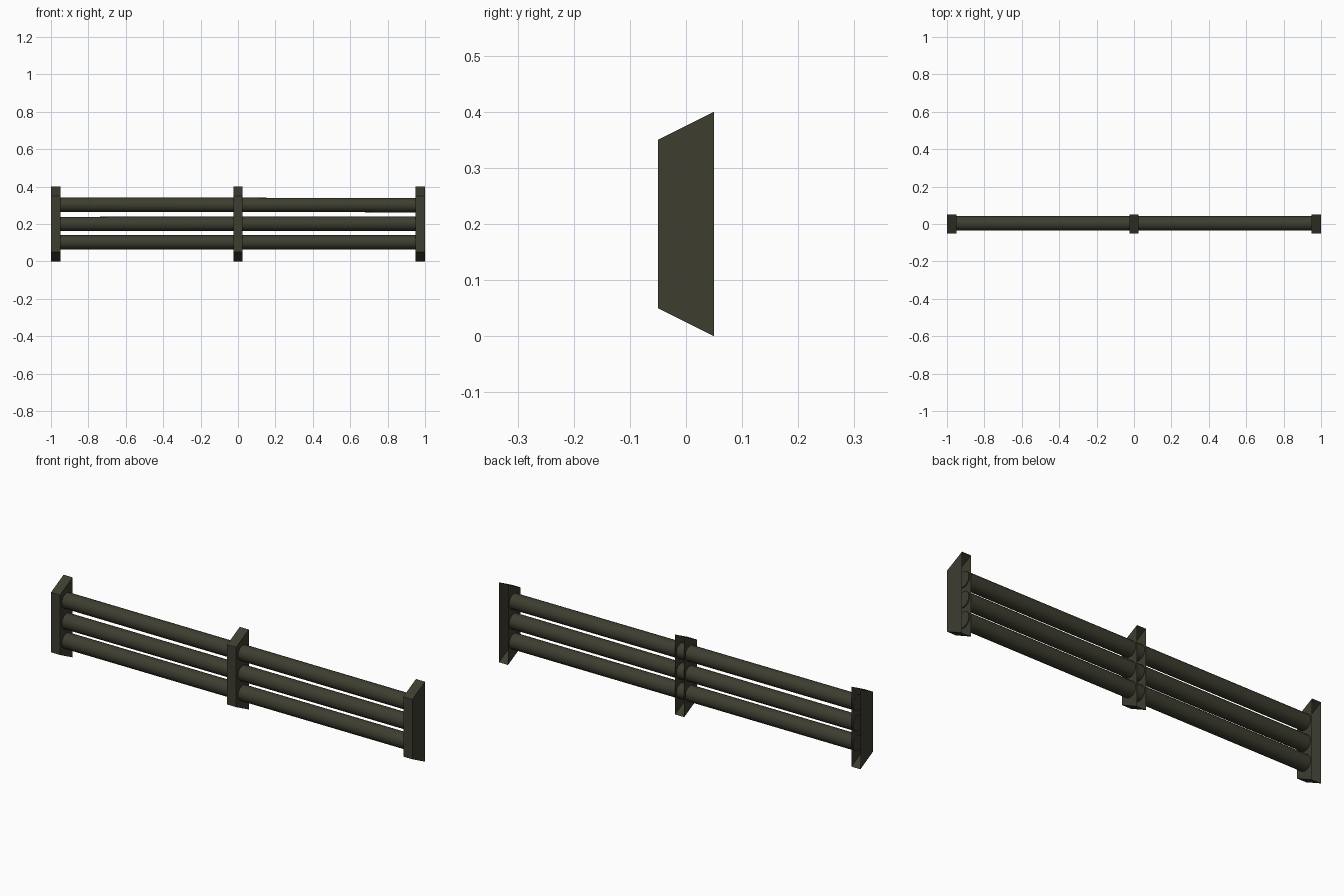
import bpy, bmesh, math
from mathutils import Matrix

if "Cube" in bpy.data.objects:
    bpy.data.objects.remove(bpy.data.objects["Cube"])

paint = bpy.data.materials.new("dark olive metal")
paint.diffuse_color = (0.048, 0.047, 0.030, 1)
paint.use_nodes = True
paint.node_tree.nodes["Principled BSDF"].inputs["Base Color"].default_value = paint.diffuse_color


def finish(bm, name):
    me = bpy.data.meshes.new(name)
    bm.to_mesh(me)
    bm.free()
    me.materials.append(paint)
    ob = bpy.data.objects.new(name, me)
    bpy.context.collection.objects.link(ob)
    return ob


# Bracket: sheet channel, tapered to the front and open at the back
def bracket(name, x):
    bm = bmesh.new()
    profile = [(0.05, 0), (-0.05, 0.05), (-0.05, 0.35), (0.05, 0.4)]
    left = [bm.verts.new((x - 0.025, y, z)) for y, z in profile]
    right = [bm.verts.new((x + 0.025, y, z)) for y, z in profile]
    bm.faces.new(left[::-1])
    bm.faces.new(right)
    for i in range(3):
        bm.faces.new((left[i], left[i + 1], right[i + 1], right[i]))
    bmesh.ops.recalc_face_normals(bm, faces=bm.faces)
    # an open shell: make sure the +x cheek points outward
    bm.faces.ensure_lookup_table()
    if bm.faces[1].normal.x < 0:
        bmesh.ops.reverse_faces(bm, faces=bm.faces)
    finish(bm, name)


for name, x in (("left_bracket", -0.975), ("middle_bracket", 0), ("right_bracket", 0.975)):
    bracket(name, x)


# Pipes: long round bars running through the brackets, very slightly tilted
def pipe(name, z, tilt):
    bm = bmesh.new()
    bmesh.ops.create_cone(bm, cap_ends=True, segments=20, radius1=0.0385,
                          radius2=0.0385, depth=1.91)
    m = (Matrix.Translation((0, 0.003, z)) @ Matrix.Rotation(tilt, 4, 'Y')
         @ Matrix.Rotation(math.pi / 2, 4, 'Y'))
    bmesh.ops.transform(bm, matrix=m, verts=bm.verts)
    for f in bm.faces:
        f.smooth = len(f.verts) == 4
    for e in bm.edges:
        e.smooth = all(f.smooth for f in e.link_faces)
    finish(bm, name)


for name, z, tilt in (("lower_pipe", 0.102, 0), ("middle_pipe", 0.201, -0.001),
                      ("upper_pipe", 0.302, 0.001)):
    pipe(name, z, tilt)
